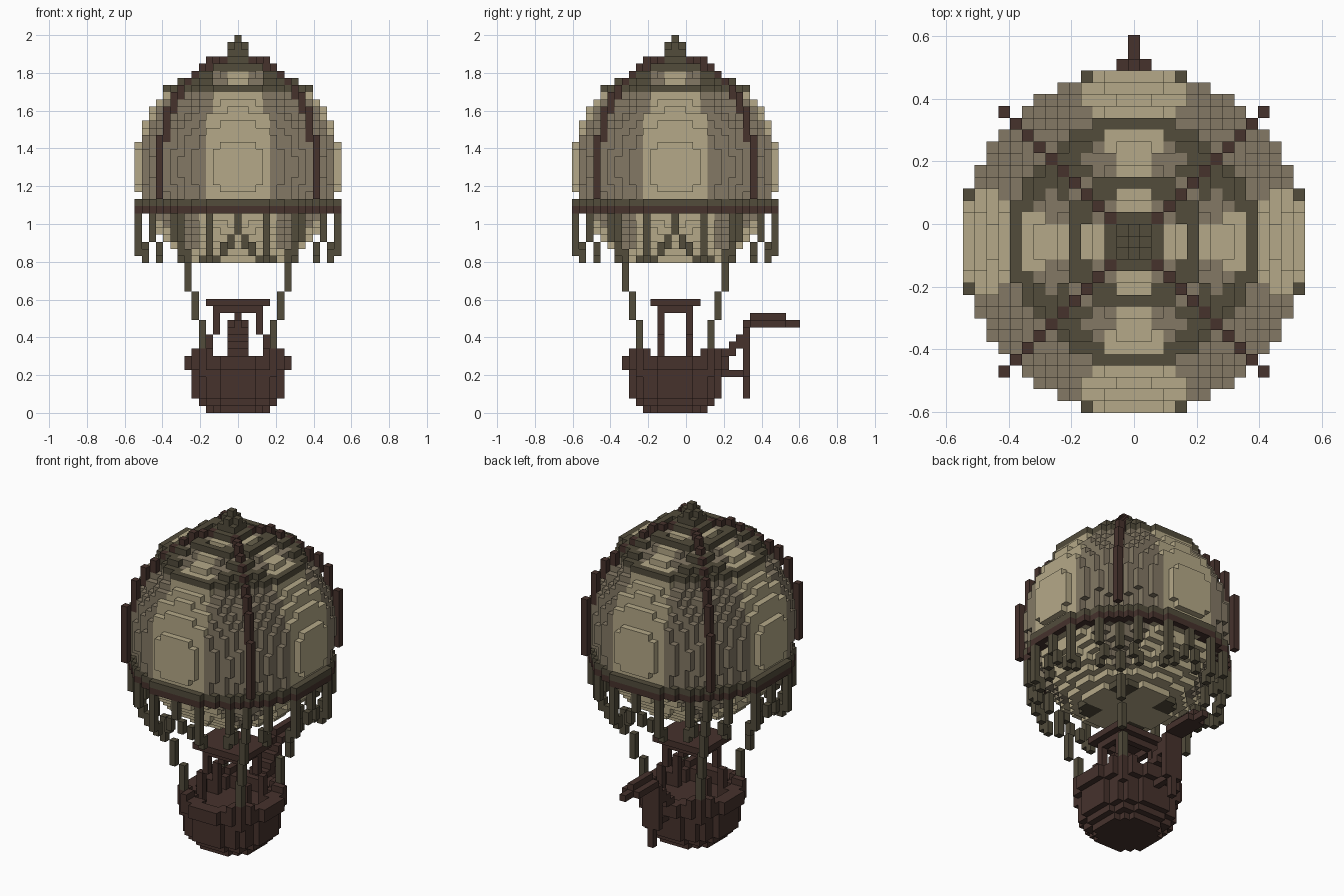
import bpy, bmesh, math

cube = bpy.data.objects.get("Cube")
if cube:
    bpy.data.objects.remove(cube, do_unlink=True)

V = 2 / 53                     # size of one block
SHIFT = -1.5                   # balloon axis lies ahead of the centre


def material(name, rgb):
    lin = [((c / 255 + 0.055) / 1.055) ** 2.4 for c in rgb] + [1]
    m = bpy.data.materials.new(name)
    m.use_nodes = True
    m.diffuse_color = lin
    m.node_tree.nodes["Principled BSDF"].inputs["Base Color"].default_value = lin
    return m


TAN = material("light_canvas", (181, 169, 136))
GREY = material("dark_canvas", (132, 121, 101))
OLIVE = material("olive_rope", (82, 76, 59))
BROWN = material("dark_wood", (70, 50, 44))

SIDES = [(1, 0, 0), (-1, 0, 0), (0, 1, 0), (0, -1, 0), (0, 0, 1), (0, 0, -1)]


def build(name, cells, mats, pick=None):
    """Turn a set of block positions into a shell of square faces."""
    bm = bmesh.new()
    corners = {}

    def corner(p):
        if p not in corners:
            corners[p] = bm.verts.new(((p[0] / 2) * V, (p[1] / 2 + SHIFT) * V, (p[2] + 1) / 2 * V))
        return corners[p]

    for c in cells:
        for d in SIDES:
            if tuple(c[n] + d[n] for n in range(3)) in cells:
                continue
            axis = [abs(n) for n in d].index(1)
            a, b = (axis + 1) % 3, (axis + 2) % 3
            loop = []
            for s, t in ((-1, -1), (1, -1), (1, 1), (-1, 1)):
                p = [2 * n for n in c]
                p[axis] += d[axis]
                p[a] += s
                p[b] += t
                loop.append(corner(tuple(p)))
            if d[axis] < 0:
                loop.reverse()
            face = bm.faces.new(loop)
            face.material_index = pick(*c) if pick else 0
    mesh = bpy.data.meshes.new(name)
    bm.to_mesh(mesh)
    bm.free()
    for m in mats:
        mesh.materials.append(m)
    ob = bpy.data.objects.new(name, mesh)
    bpy.context.collection.objects.link(ob)
    return ob


def box(x0, x1, y0, y1, z0, z1):
    return {(i, j, k) for i in range(x0, x1 + 1) for j in range(y0, y1 + 1) for k in range(z0, z1 + 1)}


def disc(r, k0, k1, inner=-1):
    n = int(r) + 1
    return {c for c in box(-n, n, -n, n, k0, k1) if inner < math.hypot(c[0], c[1]) <= r}


def sym(cells):
    """Repeat blocks in all eight sectors around the axis."""
    out = set()
    for i, j, k in cells:
        for s in (1, -1):
            for t in (1, -1):
                out |= {(s * i, t * j, k), (s * j, t * i, k)}
    return out


def column(i, j, k0, k1):
    return box(i, i, j, j, k0, k1)


# Balloon envelope: a block sphere with its base cut off
MID, R = 34, 14.5
envelope = set()
for k in range(21, MID + 15):
    envelope |= disc(math.sqrt(R * R - (k - MID) ** 2), k, k)


def gore_colour(i, j, k):
    m, big = sorted((abs(i), abs(j)))
    if k == 21 and m > 2:
        return 2
    limit = 5 if k < 30 else 0.45 * big - 1.2
    return 0 if m <= max(limit, 1) else 1


build("envelope", envelope, [TAN, GREY, OLIVE], gore_colour)

# Equator band and the two upper rope rings
build("band_lower", disc(14.6, 28, 28, 12.9), [BROWN])
build("band_upper", disc(14.6, 29, 29, 13.1), [OLIVE])
build("upper_ring", disc(10.45, 45, 45, 9.2), [OLIVE])
build("inner_ring", disc(5.5, 48, 48, 4.4), [OLIVE])

# Rope lattice between the rings, either side of each rib
lattice = column(3, 5, 48, 48) | column(4, 6, 47, 47) | column(5, 6, 47, 47)
lattice |= column(5, 7, 46, 46) | column(5, 8, 46, 46) | column(4, 8, 46, 46) | column(6, 7, 46, 46)
build("rope_lattice", sym(lattice), [OLIVE])

# Four diagonal ribs following a slightly larger circle
RIB = 15.5
rib = set()
for i in range(2, 12):
    top = MID + round(math.sqrt(RIB ** 2 - 2 * (i - 0.5) ** 2))
    low = 30 if i == 11 else MID + round(math.sqrt(RIB ** 2 - 2 * (i + 0.5) ** 2))
    rib |= column(i, i, min(low, top), min(top, 49))
build("ribs", sym(rib), [BROWN])

# Crown
build("crown", disc(2.3, 49, 49) | disc(1.5, 50, 50) | disc(1, 51, 51) | column(0, 0, 52, 52), [OLIVE])

# Rope tassels hanging under the band
tassel = column(14, 4, 22, 27) | column(13, 4, 21, 22)
tassel |= column(12, 8, 24, 27) | column(11, 8, 22, 23) | column(11, 7, 21, 22)
tassel |= column(14, 0, 25, 27) | column(14, 1, 23, 24) | column(13, 2, 22, 23)
build("tassels", sym(tassel), [OLIVE])

# Four ropes stepping inward to the basket
rope = column(9, 9, 24, 27) | column(8, 8, 21, 23) | column(7, 7, 17, 20)
rope |= column(6, 6, 13, 16) | column(5, 5, 9, 12)
build("basket_ropes", sym(rope), [OLIVE])

# Basket: rounded base, recessed deck, rim plates and corner blocks
basket = disc(4.6, 0, 0) | disc(5.7, 1, 1) | disc(6.5, 2, 5) | disc(6.5, 6, 7, 5.3)
basket |= sym(box(7, 7, -2, 2, 6, 7))
basket |= sym(column(6, 4, 6, 8) | column(5, 5, 5, 8) | column(5, 4, 6, 8) | column(6, 3, 6, 7))
build("basket", basket, [BROWN])

# Canopy on four cranked posts
canopy = box(-4, 4, -3, 3, 15, 15) | box(-3, 3, -2, 2, 14, 14)
canopy -= box(-2, 2, -1, 1, 14, 14)
for i in (-1, 1):
    for j in (-2, 2):
        canopy |= column(3 * i, j, 11, 14) | column(4 * i, j, 5, 10)
build("canopy", canopy, [BROWN])

# Tail boom, rudder post and fin at the back
tail = box(0, 0, 7, 9, 5, 5) | column(0, 10, 2, 12) | box(-1, 1, 10, 10, 5, 11)
tail |= box(-1, 1, 7, 8, 8, 8) | box(-1, 1, 8, 9, 9, 9) | box(-1, 1, 9, 10, 10, 10)
build("tail_boom", tail, [BROWN])
build("tail_fin", box(-1, 1, 11, 15, 12, 12) | box(0, 0, 16, 17, 12, 12) | box(0, 0, 11, 15, 13, 13), [BROWN])
